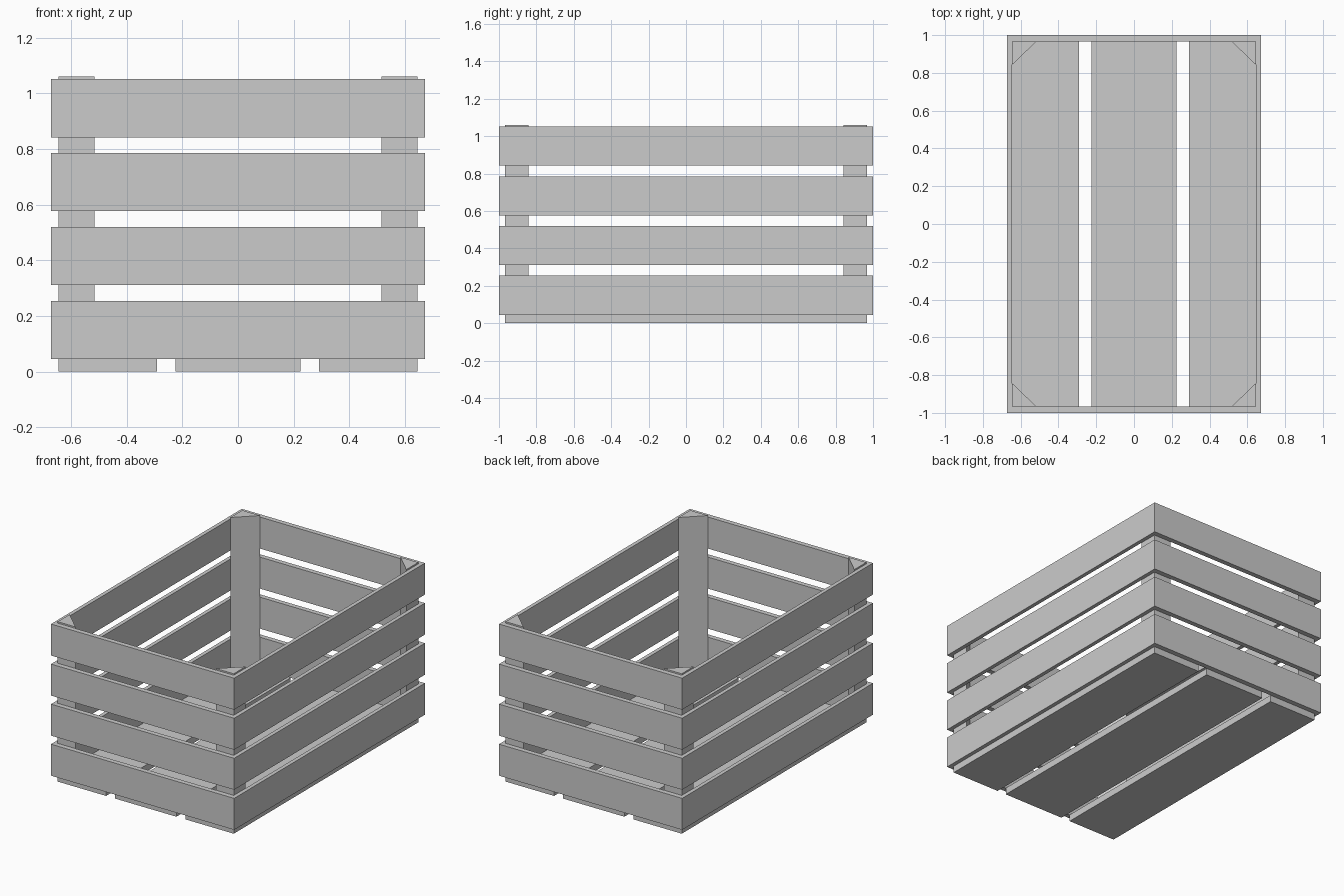
import bpy, bmesh

if "Cube" in bpy.data.objects:
    bpy.data.objects.remove(bpy.data.objects["Cube"])

OX, OY = 0.672, 1.0      # outer half sizes
IX, IY = 0.646, 0.967    # inner half sizes


def finish(name, bm):
    bmesh.ops.recalc_face_normals(bm, faces=bm.faces)
    mesh = bpy.data.meshes.new(name)
    bm.to_mesh(mesh)
    bm.free()
    obj = bpy.data.objects.new(name, mesh)
    bpy.context.collection.objects.link(obj)
    return obj


def prism(name, profile, z0, z1):
    bm = bmesh.new()
    low = [bm.verts.new((x, y, z0)) for x, y in profile]
    high = [bm.verts.new((x, y, z1)) for x, y in profile]
    bm.faces.new(low)
    bm.faces.new(high)
    n = len(profile)
    for i in range(n):
        j = (i + 1) % n
        bm.faces.new((low[i], low[j], high[j], high[i]))
    return finish(name, bm)


def rect(x0, x1, y):
    return [(x0, -y), (x1, -y), (x1, y), (x0, y)]


def slat_ring(name, z0, z1):
    bm = bmesh.new()
    loops = [[bm.verts.new((x, y, z)) for x, y in rect(-hx, hx, hy)]
             for hx, hy, z in ((OX, OY, z0), (OX, OY, z1), (IX, IY, z1), (IX, IY, z0))]
    for k in range(4):
        a, b = loops[k], loops[(k + 1) % 4]
        for i in range(4):
            j = (i + 1) % 4
            bm.faces.new((a[i], a[j], b[j], b[i]))
    return finish(name, bm)


# Floor boards
for name, x0, x1 in (("left", -IX, -0.291), ("middle", -0.225, 0.225), ("right", 0.291, IX)):
    prism("floor_board_" + name, rect(x0, x1, IY), 0, 0.045)

# Four rows of mitred side slats
for row in range(4):
    z = 0.045 + row * 0.2657
    slat_ring(f"side_slats_{row + 1}", z, z + 0.209)

# Triangular corner posts
for sx, side in ((-1, "left"), (1, "right")):
    for sy, end in ((-1, "front"), (1, "back")):
        tri = [(IX * sx, IY * sy), (0.516 * sx, IY * sy), (IX * sx, 0.842 * sy)]
        prism(f"corner_post_{end}_{side}", tri, 0.045, 1.061)
